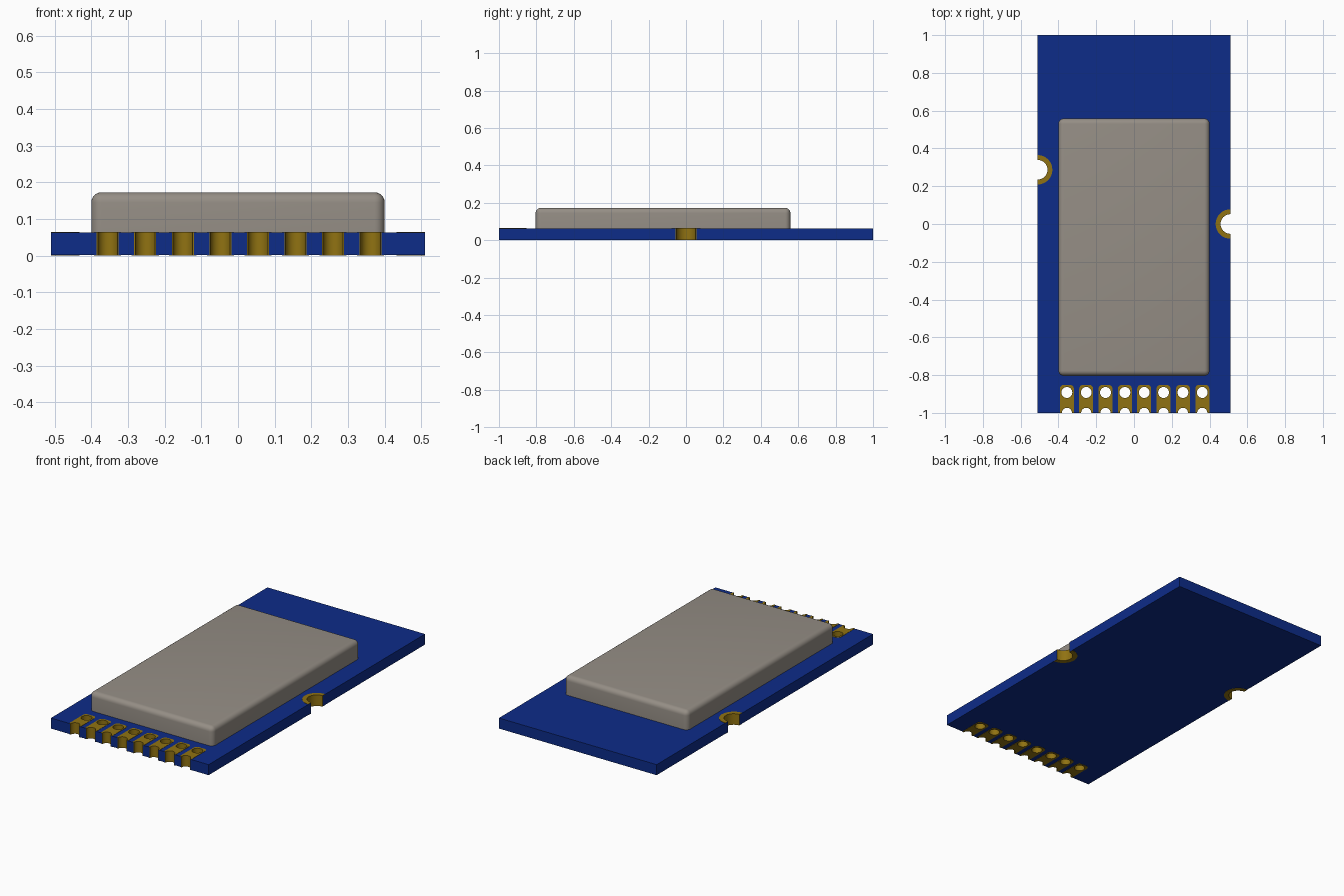
import bpy, bmesh, math

cube = bpy.data.objects.get("Cube")
if cube:
    bpy.data.objects.remove(cube, do_unlink=True)


def material(name, rgb, rough=0.6):
    m = bpy.data.materials.new(name)
    m.use_nodes = True
    m.diffuse_color = (*rgb, 1)
    bsdf = next(n for n in m.node_tree.nodes if n.type == 'BSDF_PRINCIPLED')
    bsdf.inputs["Base Color"].default_value = (*rgb, 1)
    bsdf.inputs["Roughness"].default_value = rough
    return m


BLUE = material("board blue", (0.004, 0.025, 0.25))
GOLD = material("contact gold", (0.28, 0.17, 0.006))
GREY = material("shield grey", (0.30, 0.27, 0.235))

# Main dimensions
W, L = 0.51, 1.0                 # board half width and half length
Z0, Z1, PAD = 0.0015, 0.063, 0.0015
WALL = 0.003                     # plating thickness
PIN_R, HOLE_R, HOLE_Y = 0.027, 0.029, -0.892
PINS = [0.003 + 0.1024 * (i - 3.5) for i in range(8)]
SIDE_R, SIDE_PAD_R = 0.052, 0.078
SIDES = [(W, 0.0, 270), (-W, 0.287, 90)]   # x, y, start angle of the notch


def arc(cx, cy, r, a0, a1, n=16):
    pts = []
    for i in range(n + 1):
        a = math.radians(a0 + (a1 - a0) * i / n)
        pts.append((cx + r * math.cos(a), cy + r * math.sin(a)))
    return pts


def circle(cx, cy, r, n=24):
    return arc(cx, cy, r, 0, 360, n)[:-1]


def half_ring(cx, cy, outer, inner, start):
    return arc(cx, cy, outer, start, start - 180) + arc(cx, cy, inner, start - 180, start)


def finish(ob, mat):
    ob.data.materials.clear()
    ob.data.materials.append(mat)
    bpy.ops.object.select_all(action='DESELECT')
    ob.select_set(True)
    bpy.context.view_layer.objects.active = ob
    bpy.ops.object.shade_smooth_by_angle(angle=math.radians(32))
    return ob


def slab(name, outlines, z0, z1, mat):
    """Fill nested outlines and extrude them from z0 to z1."""
    cu = bpy.data.curves.new(name + "_profile", 'CURVE')
    cu.dimensions = '2D'
    cu.fill_mode = 'BOTH'
    cu.extrude = (z1 - z0) / 2
    for pts in outlines:
        sp = cu.splines.new('POLY')
        sp.points.add(len(pts) - 1)
        for p, (x, y) in zip(sp.points, pts):
            p.co = (x, y, 0, 1)
        sp.use_cyclic_u = True
    tmp = bpy.data.objects.new(name + "_profile", cu)
    bpy.context.collection.objects.link(tmp)
    dg = bpy.context.evaluated_depsgraph_get()
    me = bpy.data.meshes.new_from_object(tmp.evaluated_get(dg))
    bpy.data.objects.remove(tmp, do_unlink=True)
    bpy.data.curves.remove(cu)
    me.name = name
    bm = bmesh.new()
    bm.from_mesh(me)
    bmesh.ops.remove_doubles(bm, verts=bm.verts, dist=1e-5)
    bmesh.ops.translate(bm, verts=bm.verts, vec=(0, 0, (z0 + z1) / 2))
    bmesh.ops.recalc_face_normals(bm, faces=bm.faces)
    bm.to_mesh(me)
    bm.free()
    ob = bpy.data.objects.new(name, me)
    bpy.context.collection.objects.link(ob)
    return finish(ob, mat)


# Circuit board: front pin notches, two side notches, row of holes
edge = [(-W, -L)]
for x in PINS:
    edge += arc(x, -L, PIN_R + WALL, 180, 0)
edge += [(W, -L)]
edge += arc(*SIDES[0][:2], SIDE_R + WALL, 270, 90)
edge += [(W, L), (-W, L)]
edge += arc(*SIDES[1][:2], SIDE_R + WALL, 90, -90)
slab("circuit_board", [edge] + [circle(x, HOLE_Y, HOLE_R + WALL) for x in PINS], Z0, Z1, BLUE)

# Contact pads on the top and bottom faces
pads = []
for x in PINS:
    hw, top, c = 0.037, -0.852, 0.02
    pads.append([(x - hw, -L)] + arc(x, -L, PIN_R, 180, 0) + [(x + hw, -L)]
                + arc(x + hw - c, top - c, c, 0, 90, 5)
                + arc(x - hw + c, top - c, c, 90, 180, 5))
    pads.append(circle(x, HOLE_Y, HOLE_R))
for x, y, a in SIDES:
    pads.append(half_ring(x, y, SIDE_PAD_R, SIDE_R, a))
slab("top_contact_pads", pads, Z1, Z1 + PAD, GOLD)
slab("bottom_contact_pads", pads, Z0 - PAD, Z0, GOLD)

# Plated walls inside the holes and notches
walls = []
for x in PINS:
    walls += [circle(x, HOLE_Y, HOLE_R + WALL), circle(x, HOLE_Y, HOLE_R)]
    walls.append(half_ring(x, -L, PIN_R + WALL, PIN_R, 180))
for x, y, a in SIDES:
    walls.append(half_ring(x, y, SIDE_R + WALL, SIDE_R, a))
slab("plated_walls", walls, Z0, Z1, GOLD)

# Metal shield can with rounded top and side edges
me = bpy.data.meshes.new("shield_can")
bm = bmesh.new()
bmesh.ops.create_cube(bm, size=1)
bmesh.ops.scale(bm, verts=bm.verts, vec=(0.80, 1.362, 0.11))
bmesh.ops.translate(bm, verts=bm.verts, vec=(0, -0.123, Z1 + 0.055))
rounded = [e for e in bm.edges if max(v.co.z for v in e.verts) > Z1 + 0.05]
bmesh.ops.bevel(bm, geom=rounded, offset=0.028, segments=6, profile=0.5, affect='EDGES')
bm.to_mesh(me)
bm.free()
shield = bpy.data.objects.new("shield_can", me)
bpy.context.collection.objects.link(shield)
finish(shield, GREY)
